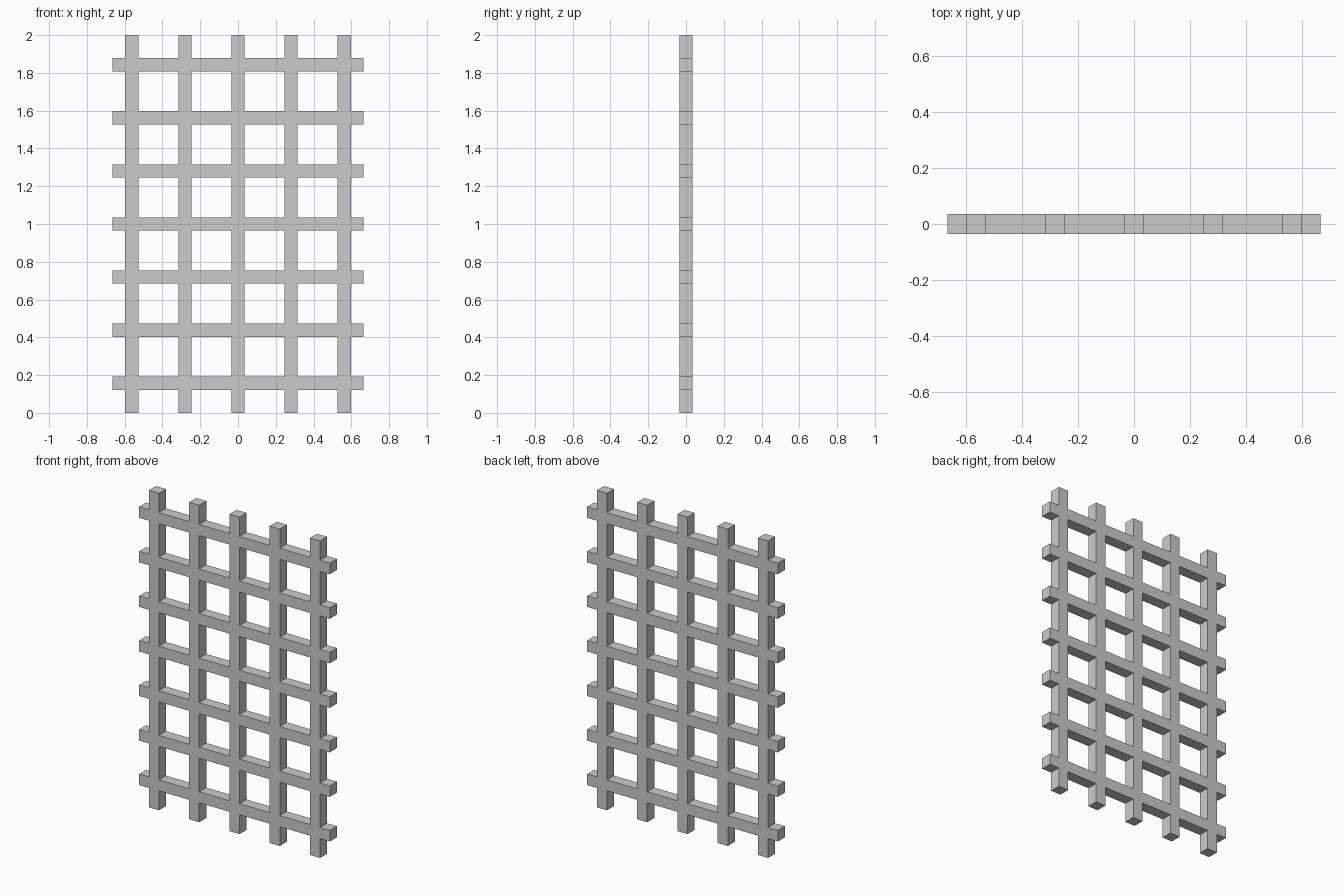
import bpy
import bmesh

cube = bpy.data.objects.get("Cube")
if cube:
    bpy.data.objects.remove(cube, do_unlink=True)

BAR = 0.07       # square bar thickness
PITCH = 0.281    # spacing between bar centres
HALF_WIDTH = 0.665
HEIGHT = 2.0

grey = bpy.data.materials.new("plain grey")
grey.use_nodes = True
colour = (0.6, 0.6, 0.6, 1)
grey.diffuse_color = colour
grey.node_tree.nodes["Principled BSDF"].inputs["Base Color"].default_value = colour


def stops(centre, count, low, high):
    """Edges of evenly spaced bars between two ends; odd-numbered spans are bars."""
    edges = [low]
    for i in range(count):
        c = centre + (i - (count - 1) / 2) * PITCH
        edges += [c - BAR / 2, c + BAR / 2]
    return edges + [high]


# Flat lattice of upright bars and cross bars, with open cells left out
xs = stops(0, 5, -HALF_WIDTH, HALF_WIDTH)
zs = stops(HEIGHT / 2, 7, 0, HEIGHT)
bm = bmesh.new()
grid = [[bm.verts.new((x, -BAR / 2, z)) for z in zs] for x in xs]
for i in range(len(xs) - 1):
    for j in range(len(zs) - 1):
        if i % 2 or j % 2:
            bm.faces.new((grid[i][j], grid[i + 1][j],
                          grid[i + 1][j + 1], grid[i][j + 1]))
bmesh.ops.delete(bm, geom=[v for v in bm.verts if not v.link_faces], context='VERTS')

# Thicken the lattice backwards into square bars
front = bm.faces[:]
result = bmesh.ops.extrude_face_region(bm, geom=front, use_keep_orig=True)
moved = [g for g in result["geom"] if isinstance(g, bmesh.types.BMVert)]
bmesh.ops.translate(bm, verts=moved, vec=(0, BAR, 0))
bmesh.ops.recalc_face_normals(bm, faces=bm.faces[:])

mesh = bpy.data.meshes.new("lattice_panel")
bm.to_mesh(mesh)
bm.free()
mesh.materials.append(grey)
panel = bpy.data.objects.new("lattice_panel", mesh)
bpy.context.collection.objects.link(panel)
